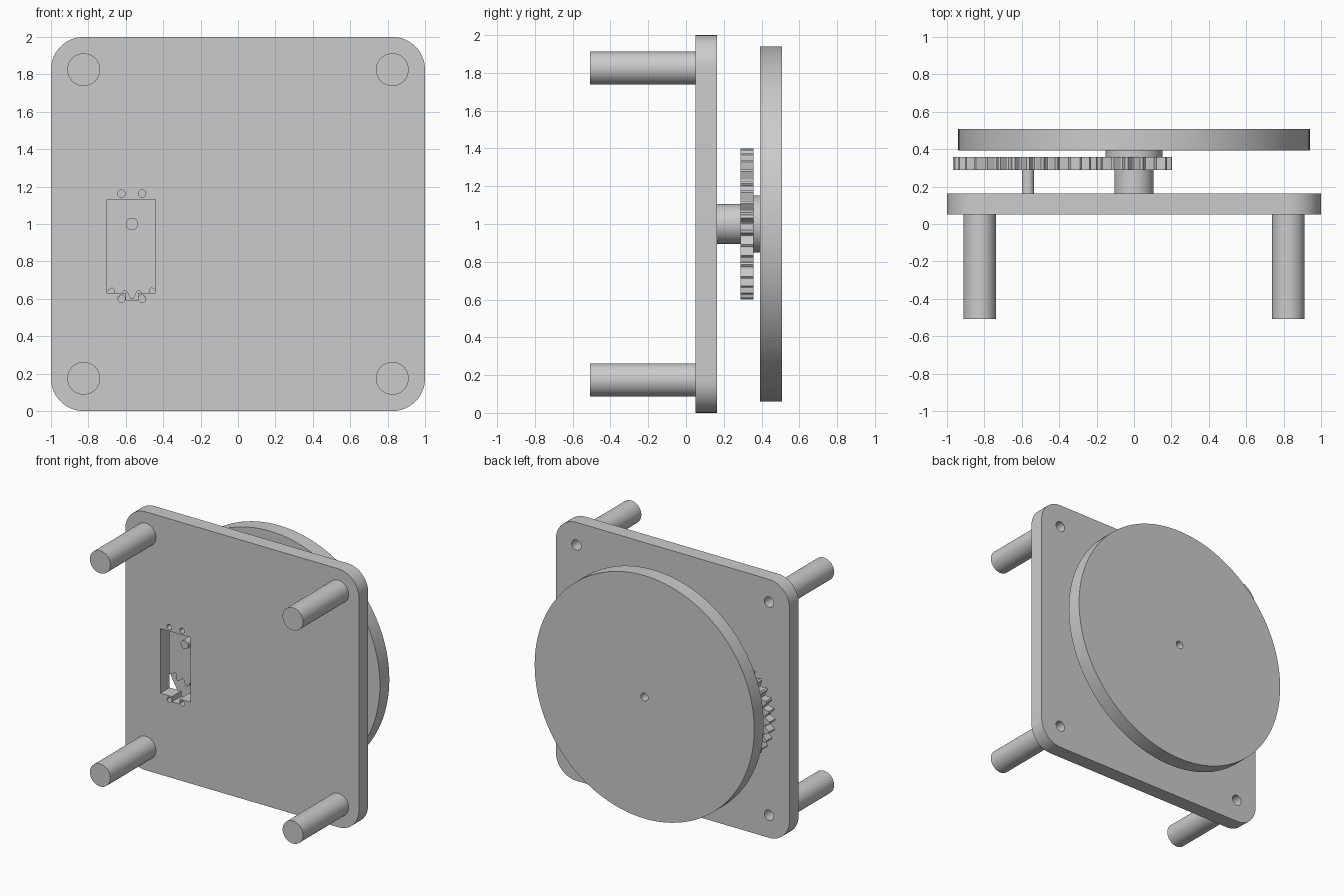
import bpy, bmesh
from math import cos, sin, pi, radians
from mathutils import Matrix

cube = bpy.data.objects.get("Cube")
if cube:
    bpy.data.objects.remove(cube, do_unlink=True)

grey = bpy.data.materials.new("plain grey")
grey.use_nodes = True
colour = (0.6, 0.6, 0.6, 1)
grey.diffuse_color = colour
grey.node_tree.nodes["Principled BSDF"].inputs["Base Color"].default_value = colour


def finish(name, bm):
    """Turn a bmesh into a grey object with smooth curves and sharp edges."""
    bmesh.ops.remove_doubles(bm, verts=bm.verts, dist=1e-5)
    bmesh.ops.recalc_face_normals(bm, faces=bm.faces)
    mesh = bpy.data.meshes.new(name)
    bm.to_mesh(mesh)
    bm.free()
    mesh.materials.clear()
    mesh.materials.append(grey)
    obj = bpy.data.objects.new(name, mesh)
    bpy.context.collection.objects.link(obj)
    bpy.ops.object.select_all(action='DESELECT')
    obj.select_set(True)
    bpy.context.view_layer.objects.active = obj
    bpy.ops.object.shade_smooth_by_angle(angle=radians(25))
    return obj


def lathe(name, profile, x=0, z=1, steps=64):
    """Revolve (radius, y) points about an axis running along y."""
    bm = bmesh.new()
    verts = [bm.verts.new((r, y, 0)) for r, y in profile]
    edges = [bm.edges.new(pair) for pair in zip(verts, verts[1:])]
    bmesh.ops.spin(bm, geom=verts + edges, cent=(0, 0, 0), axis=(0, 1, 0),
                   angle=2 * pi, steps=steps)
    bmesh.ops.translate(bm, verts=bm.verts, vec=(x, 0, z))
    return finish(name, bm)


def prism(name, loops, y0, y1):
    """Extrude filled (x, z) loops along y; inner loops become holes."""
    curve = bpy.data.curves.new(name, 'CURVE')
    curve.dimensions = '2D'
    curve.fill_mode = 'BOTH'
    curve.extrude = (y1 - y0) / 2
    for loop in loops:
        spline = curve.splines.new('POLY')
        spline.points.add(len(loop) - 1)
        for point, (x, z) in zip(spline.points, loop):
            point.co = (x, z, 0, 1)
        spline.use_cyclic_u = True
    temp = bpy.data.objects.new(name + " outline", curve)
    bpy.context.collection.objects.link(temp)
    graph = bpy.context.evaluated_depsgraph_get()
    mesh = bpy.data.meshes.new_from_object(temp.evaluated_get(graph))
    bm = bmesh.new()
    bm.from_mesh(mesh)
    bpy.data.objects.remove(temp)
    bpy.data.meshes.remove(mesh)
    bm.transform(Matrix.Translation((0, (y0 + y1) / 2, 0)) @ Matrix.Rotation(pi / 2, 4, 'X'))
    return finish(name, bm)


def arc(x, z, r, start=0, sweep=2 * pi, n=32, closed=True):
    count = n if closed else n + 1
    return [(x + r * cos(start + sweep * i / n), z + r * sin(start + sweep * i / n))
            for i in range(count)]


def gear_loop(x, z, teeth, root, tip, phase=0):
    """Outline with rounded valleys and narrow tips; phase is in tooth pitches."""
    tooth = [(-0.5, 0), (-0.38, 0.1), (-0.27, 0.45), (-0.1, 1),
             (0.1, 1), (0.27, 0.45), (0.38, 0.1)]
    loop = []
    for i in range(teeth):
        for offset, height in tooth:
            a = 2 * pi * (i + offset + phase) / teeth
            r = root + (tip - root) * height
            loop.append((x + r * cos(a), z + r * sin(a)))
    return loop


FRONT, BACK = 0.05, 0.163          # plate faces
CORNER = 0.825                     # leg offset from the centre
MOTOR_X = -0.567                   # motor shaft and drive gear axis
corners = [(1, 1), (-1, 1), (-1, -1), (1, -1)]

# Mounting plate: rounded outline, motor window, screw holes
outline = []
for i, (sx, sz) in enumerate(corners):
    outline += arc(sx * CORNER, 1 + sz * CORNER, 0.175, i * pi / 2, pi / 2, 16, False)
window = [(-0.70, 1.13), (-0.70, 0.63), (-0.60, 0.63), (-0.60, 0.59),
          (-0.534, 0.59), (-0.534, 0.63), (-0.44, 0.63), (-0.44, 1.13)]
loops = [outline, window]
loops += [arc(sx * CORNER, 1 + sz * CORNER, 0.04) for sx, sz in corners]
loops += [arc(x, z, 0.02, n=20) for x in (-0.623, -0.513) for z in (0.6, 1.163)]
prism("mounting_plate", loops, FRONT, BACK)

# Four legs with blind screw holes
for sx, sz in corners:
    name = ("upper" if sz > 0 else "lower") + ("_left" if sx > 0 else "_right") + "_leg"
    lathe(name, [(0, -0.508), (0.0875, -0.508), (0.0875, FRONT), (0.04, FRONT),
                 (0.04, -0.15), (0, -0.15)], sx * CORNER, 1 + sz * CORNER, 48)

# Gear pair
prism("drive_gear", [gear_loop(MOTOR_X, 1, 32, 0.358, 0.4)], 0.288, 0.358)
prism("driven_gear", [gear_loop(0, 1, 16, 0.162, 0.207, 0.5)], 0.288, 0.358)

# Shaft, hub, collar and turntable
lathe("motor_shaft", [(0, 0.155), (0.033, 0.155), (0.033, 0.288), (0, 0.288)], MOTOR_X, 1, 32)
lathe("centre_hub", [(0, BACK), (0.105, BACK), (0.105, 0.288), (0, 0.288)])
lathe("collar", [(0, 0.358), (0.152, 0.358), (0.152, 0.393), (0, 0.393)])
lathe("turntable", [(0, 0.393), (0.94, 0.393), (0.94, 0.508), (0.03, 0.508),
                    (0.03, 0.398), (0, 0.398)], steps=128)
